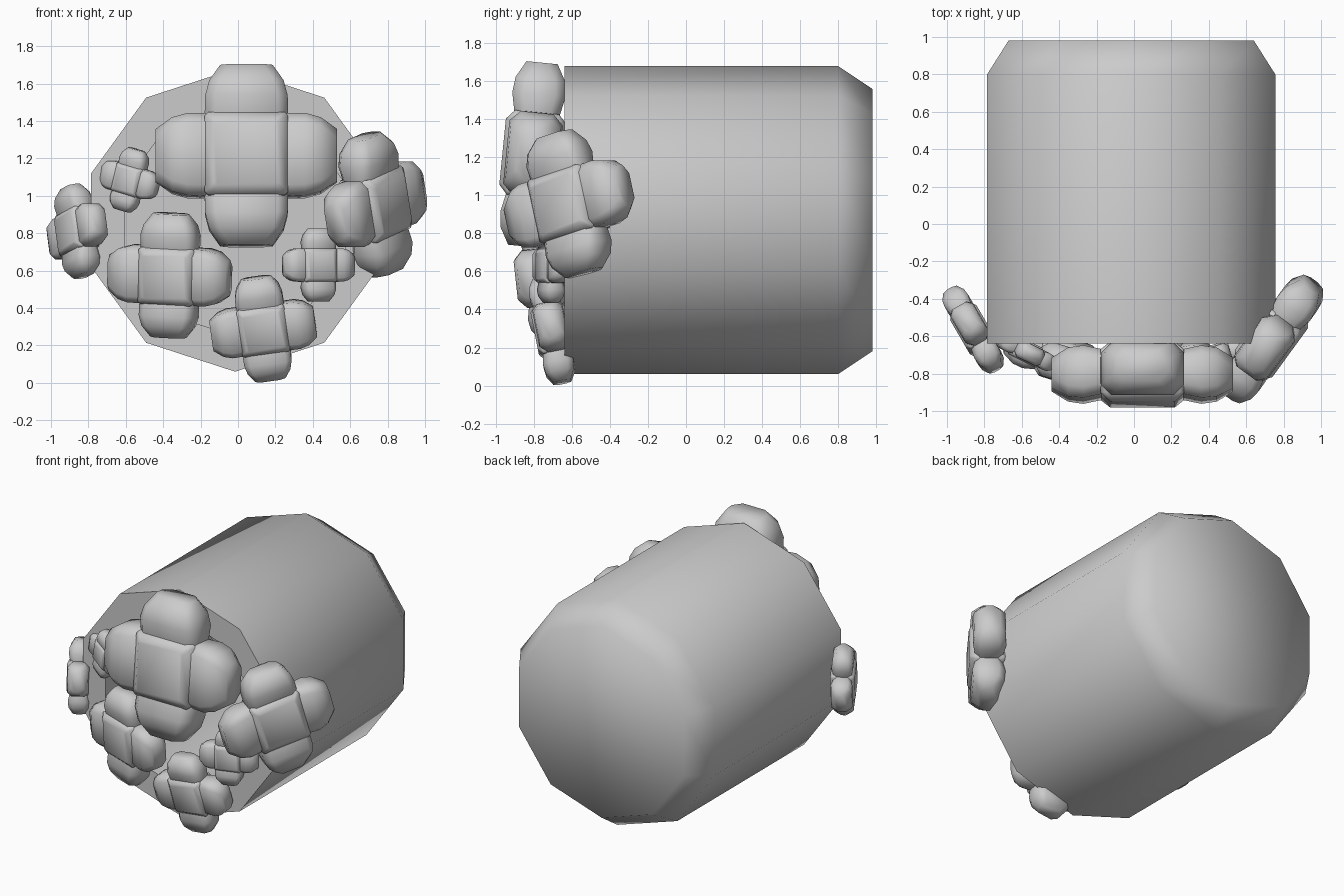
import bpy, bmesh, math
from mathutils import Vector, Matrix

if "Cube" in bpy.data.objects:
    bpy.data.objects.remove(bpy.data.objects["Cube"])


def loft(bm, rings):
    """Skin a list of closed point rings and cap both ends."""
    loops = [[bm.verts.new(p) for p in ring] for ring in rings]
    for a, b in zip(loops, loops[1:]):
        n = len(a)
        for i in range(n):
            bm.faces.new((a[i], a[(i + 1) % n], b[(i + 1) % n], b[i]))
    bm.faces.new(loops[0])
    bm.faces.new(loops[-1])


def finish(name, bm, angle):
    bmesh.ops.recalc_face_normals(bm, faces=bm.faces)
    mesh = bpy.data.meshes.new(name)
    bm.to_mesh(mesh)
    bm.free()
    ob = bpy.data.objects.new(name, mesh)
    bpy.context.collection.objects.link(ob)
    bpy.ops.object.select_all(action='DESELECT')
    ob.select_set(True)
    bpy.context.view_layer.objects.active = ob
    bpy.ops.object.shade_smooth_by_angle(angle=math.radians(angle))
    return ob


def chamfered_rect(w, t, c):
    return [(w, t - c), (w - c, t), (c - w, t), (-w, t - c),
            (-w, c - t), (c - w, -t), (w - c, -t), (w, c - t)]


def cross(name, centre, size, normal, roll):
    bm = bmesh.new()
    # four rounded arms: distance, half width, half thickness
    profile = [(0.25, .43, .22), (0.46, .46, .25), (0.65, .455, .29),
               (0.82, .41, .27), (1.0, .29, .17)]
    for k in range(4):
        turn = Matrix.Rotation(k * math.pi / 2, 3, 'Z')
        loft(bm, [[turn @ Vector((d, a, b)) for a, b in chamfered_rect(w, t, .11)]
                  for d, w, t in profile])
    # middle block
    loft(bm, [[(a, b, z) for a, b in chamfered_rect(w, w, .04)]
              for z, w in ((-.33, .36), (-.24, .46), (.24, .46), (.33, .36))])
    ob = finish(name, bm, 60)
    n = Vector(normal).normalized()
    h = Vector((0, 0, 1)).cross(n).normalized()
    frame = Matrix((h, n.cross(h), n)).transposed()
    spin = Matrix.Rotation(math.radians(roll), 3, 'Z')
    ob.matrix_world = (Matrix.Translation(centre) @ (frame @ spin).to_4x4()
                       @ Matrix.Scale(size, 4))
    return ob


# ten-sided open barrel with a chamfered back
def decagon(y, r):
    return [(-.015 + r * math.sin(i * math.pi / 5), y, .87 + r * math.cos(i * math.pi / 5))
            for i in range(10)]


bm = bmesh.new()
loft(bm, [decagon(y, r) for y, r in
          ((.78, .62), (-.64, .62), (-.64, .81), (.80, .81), (.98, .69))])
finish("barrel", bm, 65)

# crosses clustered around the open front
cross("large_cross", (.045, -.805, 1.215), .485, (0, -1, .1), 0)
cross("right_cross", (.735, -.615, .955), .375, (.81, -.59, 0), 15)
cross("left_cross", (-.86, -.565, .81), .245, (-.86, -.5, 0), 15)
cross("lower_left_cross", (-.365, -.73, .575), .332, (-.3, -.95, -.1), -3)
cross("small_left_cross", (-.58, -.68, 1.085), .168, (-.45, -.9, 0), -15)
cross("bottom_cross", (.135, -.705, .29), .28, (0, -1, -.2), 8)
cross("small_right_cross", (.43, -.71, .63), .195, (.3, -.95, 0), 0)
